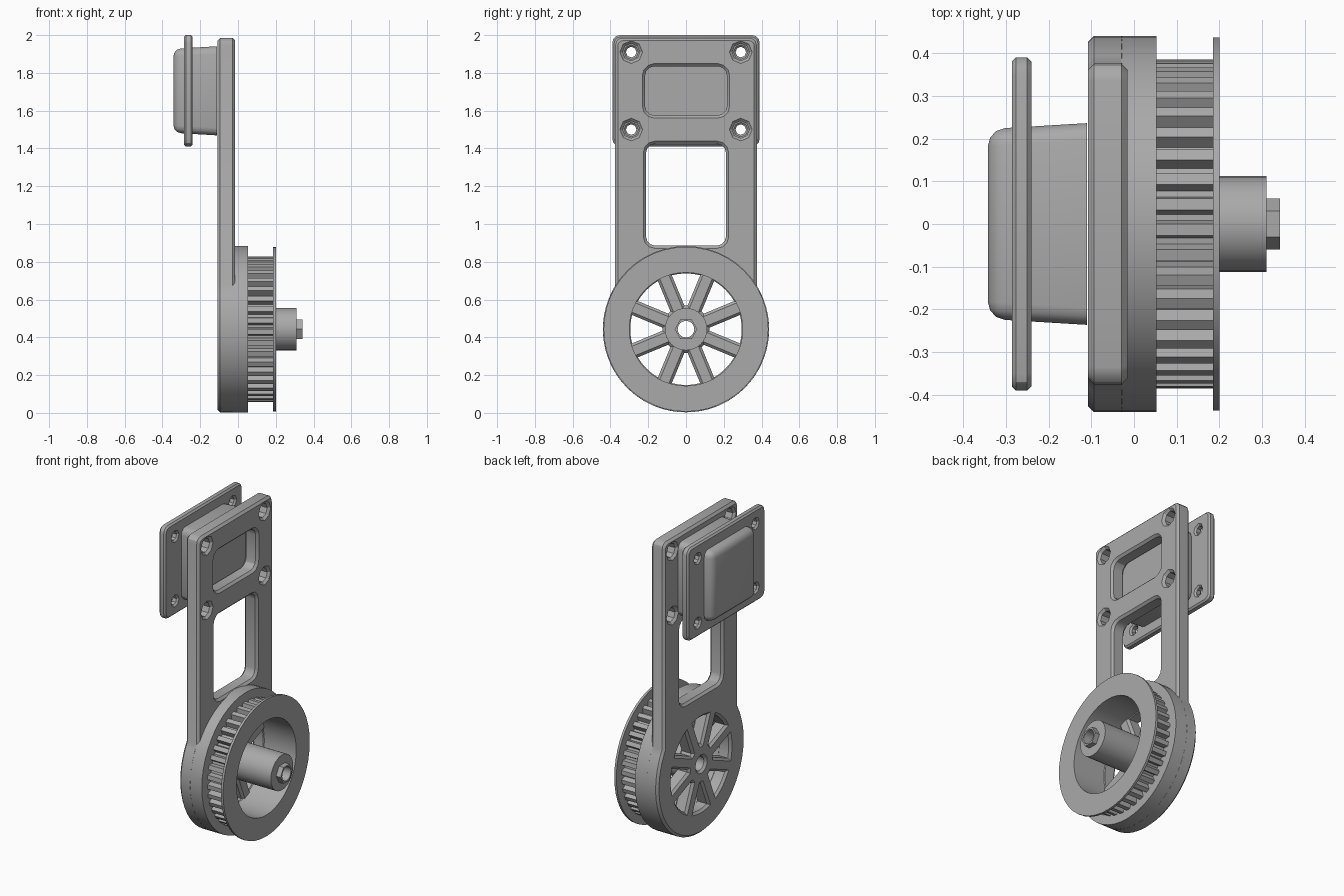
import bpy, bmesh, math
from math import pi, sin, cos, asin, acos

old = bpy.data.objects.get("Cube")
if old:
    bpy.data.objects.remove(old, do_unlink=True)

grey = bpy.data.materials.new("plain grey")
grey.use_nodes = True
COLOUR = (0.4, 0.4, 0.4, 1)
grey.diffuse_color = COLOUR
grey.node_tree.nodes["Principled BSDF"].inputs["Base Color"].default_value = COLOUR

AXLE = 0.443     # wheel centre height
HEAD = 1.705     # head centre height
RIM = 0.44       # wheel radius


def arc(r, a0, a1, n, cy=0.0, cz=AXLE):
    return [(cy + r * cos(a0 + (a1 - a0) * i / n),
             cz + r * sin(a0 + (a1 - a0) * i / n)) for i in range(n + 1)]


def circle(r, n=48, cy=0.0, cz=AXLE):
    return arc(r, 0, 2 * pi, n, cy, cz)[:-1]


def rounded(hy, z0, z1, r, n=3):
    pts = []
    for k, (y, z) in enumerate([(hy - r, z1 - r), (r - hy, z1 - r),
                                (r - hy, z0 + r), (hy - r, z0 + r)]):
        pts += arc(r, k * pi / 2, (k + 1) * pi / 2, n, y, z)
    return pts


def finish(ob):
    ob.data.materials.clear()
    ob.data.materials.append(grey)
    bpy.ops.object.select_all(action='DESELECT')
    ob.select_set(True)
    bpy.context.view_layer.objects.active = ob
    bpy.ops.object.shade_smooth_by_angle(angle=math.radians(30))


def plate(name, loops, x0, x1, bevel=0.0):
    """Extrude y-z outlines (first outer, rest holes) from x0 to x1."""
    cu = bpy.data.curves.new(name, 'CURVE')
    cu.dimensions = '2D'
    cu.fill_mode = 'BOTH'
    cu.extrude = (x1 - x0) / 2 - bevel
    cu.bevel_depth = bevel
    cu.bevel_resolution = 0
    cu.offset = -bevel
    for pts in loops:
        sp = cu.splines.new('POLY')
        sp.points.add(len(pts) - 1)
        for p, (y, z) in zip(sp.points, pts):
            p.co = (y, z, 0, 1)
        sp.use_cyclic_u = True
    tmp = bpy.data.objects.new(name + " outline", cu)
    bpy.context.collection.objects.link(tmp)
    bpy.context.view_layer.update()
    me = bpy.data.meshes.new_from_object(
        tmp.evaluated_get(bpy.context.evaluated_depsgraph_get()))
    bpy.data.objects.remove(tmp, do_unlink=True)
    bm = bmesh.new()
    bm.from_mesh(me)
    for v in bm.verts:
        y, z, x = v.co
        v.co = (x + (x0 + x1) / 2, y, z)
    bmesh.ops.remove_doubles(bm, verts=bm.verts, dist=0.0002)
    bmesh.ops.recalc_face_normals(bm, faces=bm.faces)
    bm.to_mesh(me)
    bm.free()
    ob = bpy.data.objects.new(name, me)
    bpy.context.collection.objects.link(ob)
    finish(ob)
    return ob


def slot(c):
    """Opening between two straight spokes, centred on angle c."""
    inner, outer = 0.125, 0.295
    hi = pi / 8 - asin(0.04 / inner)
    ho = pi / 8 - asin(0.04 / outer)
    return arc(inner, c + hi, c - hi, 2) + arc(outer, c - ho, c + ho, 6)


def bolt_holes(r):
    return [circle(r, 8, sy * 0.29, HEAD + sz * 0.205)
            for sy in (-1, 1) for sz in (-1, 1)]


# Arm with spoked disc at its foot
a = acos(0.375 / RIM)
outline = arc(RIM, pi - a, 2 * pi + a, 48)
outline += arc(0.04, 0, pi / 2, 3, 0.335, 1.945)
outline += arc(0.04, pi / 2, pi, 3, -0.335, 1.945)
plate("arm", [outline, rounded(0.212, 0.885, 1.425, 0.05),
              rounded(0.217, 1.575, 1.835, 0.05), circle(0.045, 16)]
      + bolt_holes(0.045) + [slot(k * pi / 4) for k in range(8)],
      -0.108, -0.015, 0.014)

# Wheel rim, toothed belt ring and outer flange
plate("rim", [circle(RIM), circle(0.3)], -0.03, 0.053)
teeth = []
TEETH = 40
for k in range(TEETH):
    for f, r in ((0, 0.385), (0.45, 0.385), (0.6, 0.352), (0.85, 0.352)):
        t = 2 * pi * (k + f) / TEETH
        teeth.append((r * cos(t), AXLE + r * sin(t)))
plate("toothed_ring", [teeth, circle(0.3)], 0.053, 0.185)
plate("flange", [circle(0.436), circle(0.3)], 0.185, 0.2)

# Hub and hexagonal shaft end
plate("hub", [circle(0.112, 32), circle(0.045, 16)], -0.02, 0.31)
plate("hex_shaft", [circle(0.06, 6), circle(0.044, 16)], 0.3, 0.342)

# Mounting plate behind the head
plate("mounting_plate", [rounded(0.39, 1.41, 2.0, 0.04)] + bolt_holes(0.028),
      -0.286, -0.24, 0.01)

# Tapered housing through the mounting plate
bm = bmesh.new()
bmesh.ops.create_cube(bm, size=1)
for v in bm.verts:
    s = 0.236 if v.co.x > 0 else 0.222
    v.co = (-0.11 if v.co.x > 0 else -0.342,
            math.copysign(s, v.co.y), HEAD + math.copysign(s, v.co.z))
sides = [e for e in bm.edges if abs(e.verts[0].co.x - e.verts[1].co.x) > 0.1]
back = [e for e in bm.edges if all(v.co.x < -0.3 for v in e.verts)]
bmesh.ops.bevel(bm, geom=sides + back, offset=0.04, segments=3,
                profile=0.5, affect='EDGES')
me = bpy.data.meshes.new("housing")
bm.to_mesh(me)
bm.free()
housing = bpy.data.objects.new("housing", me)
bpy.context.collection.objects.link(housing)
finish(housing)
